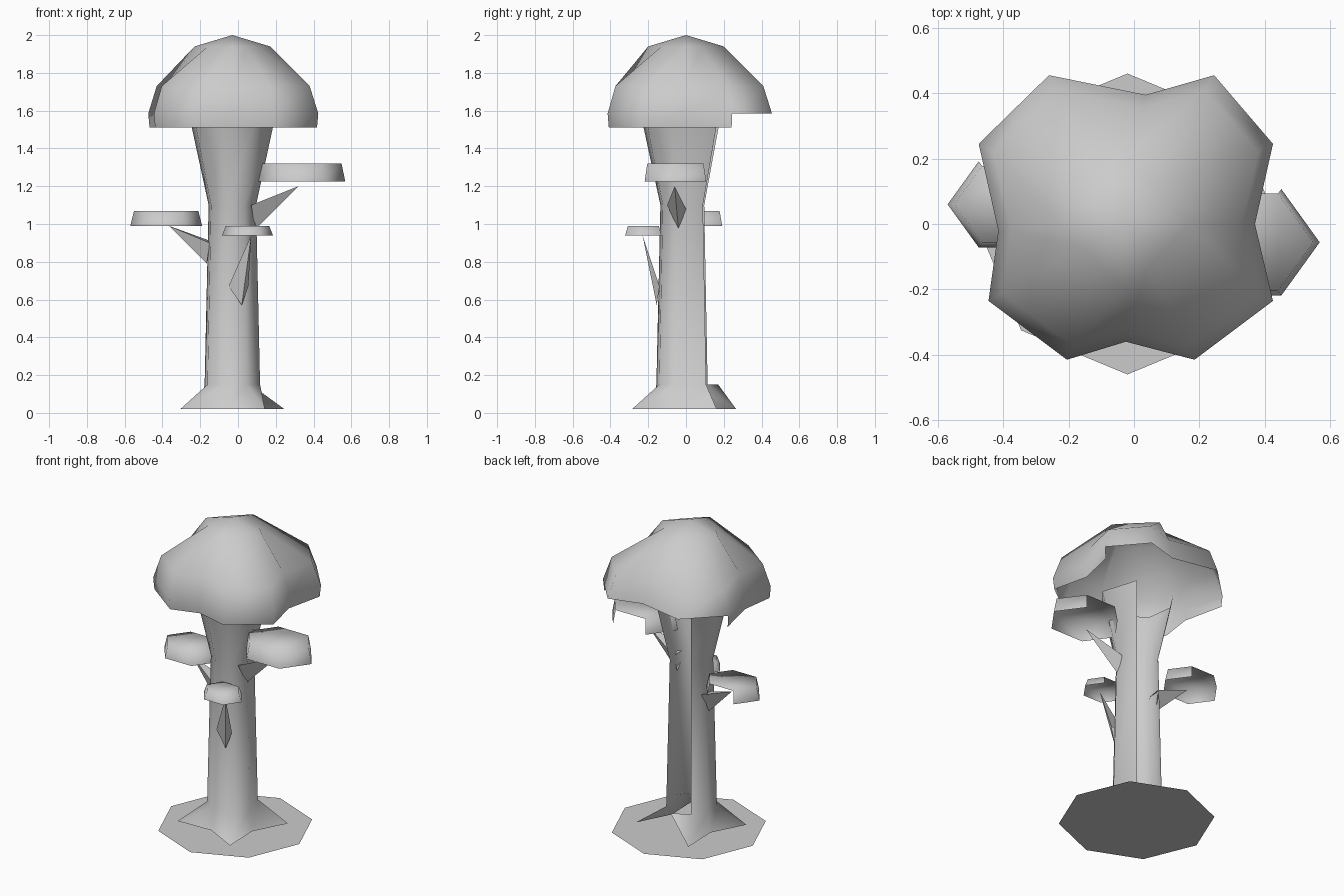
import bpy, bmesh
from math import cos, sin, radians

cube = bpy.data.objects.get("Cube")
if cube:
    bpy.data.objects.remove(cube, do_unlink=True)

grey = bpy.data.materials.new("plain_grey")
grey.use_nodes = True
grey.diffuse_color = (0.6, 0.6, 0.6, 1)
grey.node_tree.nodes["Principled BSDF"].inputs["Base Color"].default_value = (0.6, 0.6, 0.6, 1)


def finish(name, bm, smooth=True):
    """Turn a bmesh into a named, shaded object."""
    loose = [v for v in bm.verts if not v.link_faces]
    bmesh.ops.delete(bm, geom=loose, context='VERTS')
    for f in bm.faces:
        f.smooth = smooth
    mesh = bpy.data.meshes.new(name)
    bm.to_mesh(mesh)
    bm.free()
    mesh.materials.append(grey)
    obj = bpy.data.objects.new(name, mesh)
    bpy.context.collection.objects.link(obj)


def polar(angles, radii, squash=1.0):
    """Outline points from matching angles (degrees) and radii."""
    return [(r * cos(radians(a)), r * squash * sin(radians(a))) for a, r in zip(angles, radii)]


def ring(bm, centre, z, outline, scale=1.0):
    """One loop of vertices at a height."""
    return [bm.verts.new((centre[0] + x * scale, centre[1] + y * scale, z)) for x, y in outline]


def skin(bm, rings, skip=()):
    """Bridge stacked loops; skip holds (row, column) pairs left open."""
    for row, (low, high) in enumerate(zip(rings, rings[1:])):
        n = len(low)
        for i in range(n):
            if (row, i) not in skip:
                j = (i + 1) % n
                bm.faces.new((low[i], low[j], high[j], high[i]))


# Flat ground patch
bm = bmesh.new()
bm.faces.new(ring(bm, (-0.02, 0), 0, polar(range(0, 360, 45), [0.46] * 8)))
finish("ground_patch", bm, smooth=False)

# Trunk with four root tips, open along the back
bm = bmesh.new()
middle = (-0.03, -0.01)
root_angles = [32 + 45 * i for i in range(8)]
stem_angles = [50, 82, 125, 165, 210, 255, 300, 345]
loops = [ring(bm, middle, 0.02, polar(root_angles, [0.325, 0.17] * 4))]
for z, r in ((0.15, 0.152), (1.1, 0.13), (1.51, 0.222)):
    loops.append(ring(bm, middle, z, polar(stem_angles, [r] * 8)))
loops[1][1].co.y += 0.03
skin(bm, loops, skip={(row, col) for row in range(3) for col in (0, 1)})
bm.faces.new((loops[0][2], loops[1][2], loops[1][1]))
finish("trunk", bm)

# Lobed canopy, open below and cut short at the back
bm = bmesh.new()
middle = (-0.03, 0)
rim = [(0.4, 0), (0.455, 0.245), (0.275, 0.455), (0.065, 0.395), (-0.23, 0.455), (-0.445, 0.245),
       (-0.385, -0.02), (-0.415, -0.235), (-0.175, -0.415), (0.005, -0.36), (0.215, -0.415),
       (0.455, -0.235)]
loops = [ring(bm, middle, z, rim, s) for z, s in ((1.51, 0.985), (1.585, 1), (1.73, 0.9))]
crown = polar(range(0, 360, 30), [0.2, 0.15, 0.15] * 4)
loops.append(ring(bm, middle, 1.94, crown))
skin(bm, loops, skip={(0, i) for i in range(1, 5)})
apex = bm.verts.new((middle[0], middle[1], 2.0))
top = loops[-1]
for i in range(len(top)):
    bm.faces.new((top[i], top[(i + 1) % len(top)], apex))
finish("canopy", bm)


def small_cap(name, centre, low, high, radius, squash):
    """Six-sided shelf cap with an open underside and back."""
    bm = bmesh.new()
    hexagon = range(0, 360, 60)
    lower = ring(bm, centre, low, polar(hexagon, [radius] * 6, squash))
    upper = ring(bm, centre, high, polar(hexagon, [radius - 0.02] * 6, squash))
    skin(bm, [lower, upper], skip={(0, 1)})
    bm.faces.new(upper)
    finish(name, bm)


small_cap("left_cap", (0.333, -0.056), 1.225, 1.32, 0.235, 0.8)
small_cap("right_cap", (-0.38, 0.06), 0.99, 1.07, 0.19, 0.8)
small_cap("front_cap", (0.05, -0.226), 0.94, 0.99, 0.135, 0.82)


def branch(name, tip, base):
    """Thin three-sided spike running from the trunk to a cap."""
    bm = bmesh.new()
    point = bm.verts.new(tip)
    foot = [bm.verts.new(p) for p in base]
    for i in range(3):
        bm.faces.new((foot[i], foot[(i + 1) % 3], point))
    bm.normal_update()
    # Make every face of the open cone point away from its axis
    axis = (sum((v.co for v in foot), point.co * 0) / 3 + point.co) / 2
    for f in bm.faces:
        if f.normal.dot(f.calc_center_median() - axis) < 0:
            f.normal_flip()
    finish(name, bm, smooth=False)


branch("left_branch", (0.32, -0.06, 1.2),
       [(0.07, -0.1, 1.1), (0.09, 0.0, 1.08), (0.09, -0.04, 0.97)])
branch("right_branch", (-0.365, 0.05, 0.99),
       [(-0.15, -0.04, 0.9), (-0.145, 0.05, 0.91), (-0.165, 0.0, 0.79)])
branch("front_branch", (0.07, -0.23, 0.94),
       [(-0.05, -0.15, 0.67), (0.055, -0.14, 0.67), (0.02, -0.155, 0.57)])
